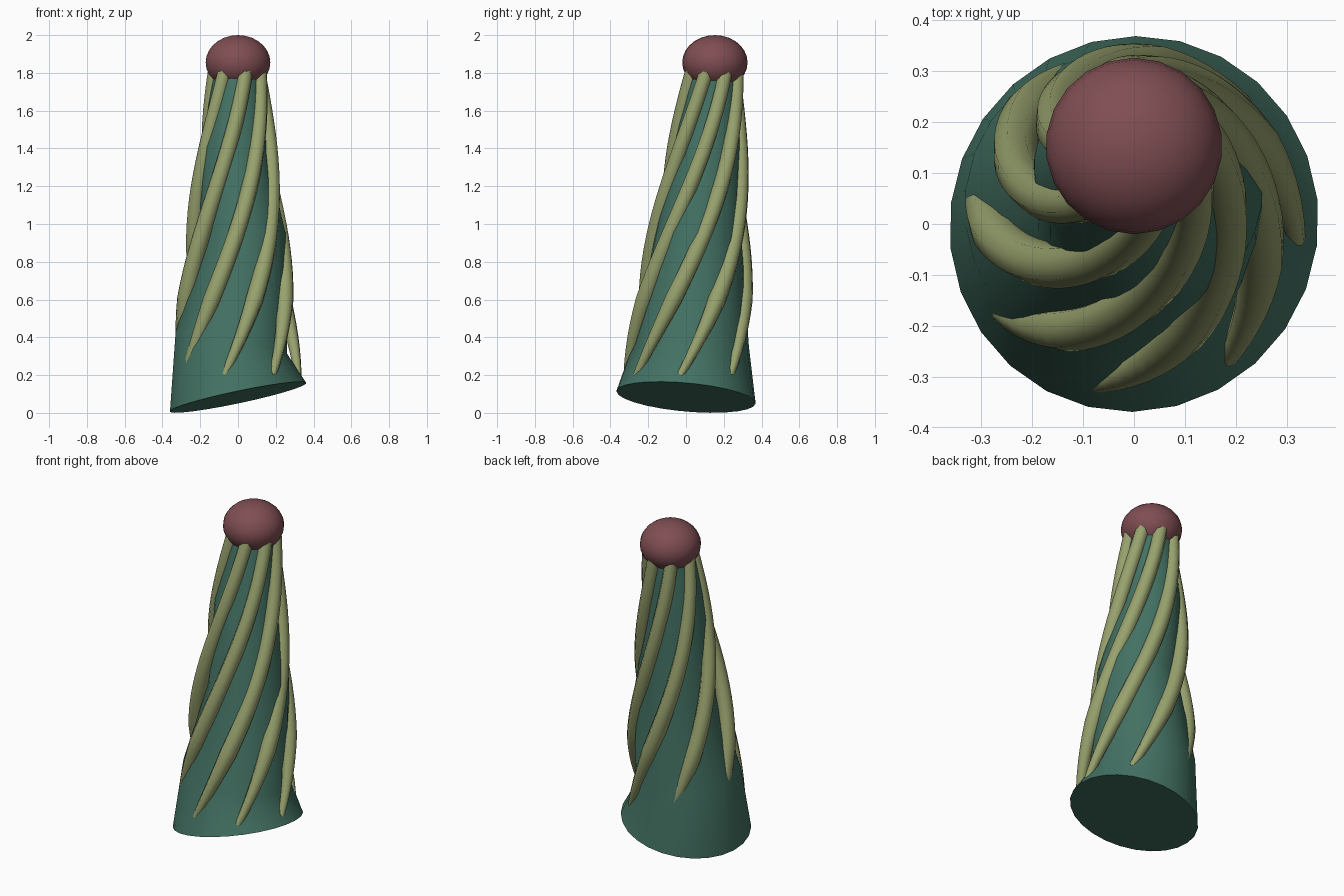
import bpy, bmesh, math
from mathutils import Vector

cube = bpy.data.objects.get("Cube")
if cube:
    bpy.data.objects.remove(cube)


def material(name, rgb):
    mat = bpy.data.materials.new(name)
    mat.use_nodes = True
    mat.diffuse_color = (*rgb, 1)
    mat.node_tree.nodes["Principled BSDF"].inputs["Base Color"].default_value = (*rgb, 1)
    return mat


teal = material("dull_teal", (0.056, 0.165, 0.124))
olive = material("pale_olive", (0.315, 0.362, 0.155))
maroon = material("dusty_maroon", (0.215, 0.076, 0.086))


def smooth(obj, degrees):
    bpy.ops.object.select_all(action="DESELECT")
    obj.select_set(True)
    bpy.context.view_layer.objects.active = obj
    bpy.ops.object.shade_smooth_by_angle(angle=math.radians(degrees))


# Leaning trunk: rings of (centre, axis direction, radius), bridged bottom to top
SIDES = 26
rings = [
    ((0, 0, 0.083), (-0.21, 0.09, 1), 0.37),
    ((-0.035, 0.03, 0.37), (0.2, 0.05, 1), 0.303),
    ((0.025, 0.065, 0.92), (-0.15, 0.05, 1), 0.23),
    ((-0.018, 0.11, 1.38), (0.15, 0.08, 1), 0.18),
    ((0, 0.15, 1.83), (0, 0.08, 1), 0.122),
]
bm = bmesh.new()
loops = []
for centre, axis, radius in rings:
    turn = Vector((0, 0, 1)).rotation_difference(Vector(axis))
    loop = []
    for i in range(SIDES):
        a = math.tau * i / SIDES
        p = Vector((radius * math.sin(a), radius * math.cos(a), 0))
        loop.append(bm.verts.new(Vector(centre) + turn @ p))
    loops.append(loop)
for low, high in zip(loops, loops[1:]):
    for i in range(SIDES):
        j = (i + 1) % SIDES
        bm.faces.new((low[i], low[j], high[j], high[i]))
bm.faces.new(loops[0])
bm.faces.new(loops[-1])
bmesh.ops.recalc_face_normals(bm, faces=bm.faces)
mesh = bpy.data.meshes.new("trunk")
bm.to_mesh(mesh)
bm.free()
trunk = bpy.data.objects.new("trunk", mesh)
bpy.context.collection.objects.link(trunk)
mesh.materials.append(teal)
smooth(trunk, 40)


# Tapered vines winding up the trunk
VINES = 7


def vine(number, start_angle):
    steps = 24
    curve = bpy.data.curves.new("vine", "CURVE")
    curve.dimensions = "3D"
    curve.bevel_depth = 1
    curve.bevel_resolution = 2
    curve.use_fill_caps = True
    spline = curve.splines.new("POLY")
    spline.points.add(steps)
    for i, point in enumerate(spline.points):
        t = i / steps
        z = 0.2 + 1.61 * t
        a = math.radians(start_angle + 132 * t)
        bulge = math.sin(math.pi * t)
        r = 0.318 - 0.196 * t + 0.006 * bulge
        x = r * math.cos(a) - 0.008 * bulge
        y = r * math.sin(a) + 0.083 * z - 0.018 * (1 - t)
        point.co = (x, y, z, 1)
        point.radius = 0.02 + 0.031 * min(1, t * 4) - 0.012 * t
    temp = bpy.data.objects.new("vine_path", curve)
    bpy.context.collection.objects.link(temp)
    bpy.context.view_layer.update()
    graph = bpy.context.evaluated_depsgraph_get()
    data = bpy.data.meshes.new_from_object(temp.evaluated_get(graph))
    bpy.data.objects.remove(temp)
    data.materials.clear()
    data.materials.append(olive)
    obj = bpy.data.objects.new(f"vine_{number}", data)
    bpy.context.collection.objects.link(obj)
    smooth(obj, 60)


for k in range(VINES):
    angle = 360 * k / VINES
    # vines on the right side start a little further round
    vine(k + 1, angle - 5 + 4 * (1 - math.cos(math.radians(angle))))

# Flattened ball on top
bpy.ops.mesh.primitive_uv_sphere_add(segments=22, ring_count=14, radius=1,
                                     location=(0, 0.153, 1.855))
ball = bpy.context.object
ball.name = "top_ball"
ball.scale = (0.173, 0.173, 0.145)
ball.data.materials.append(maroon)
smooth(ball, 60)
